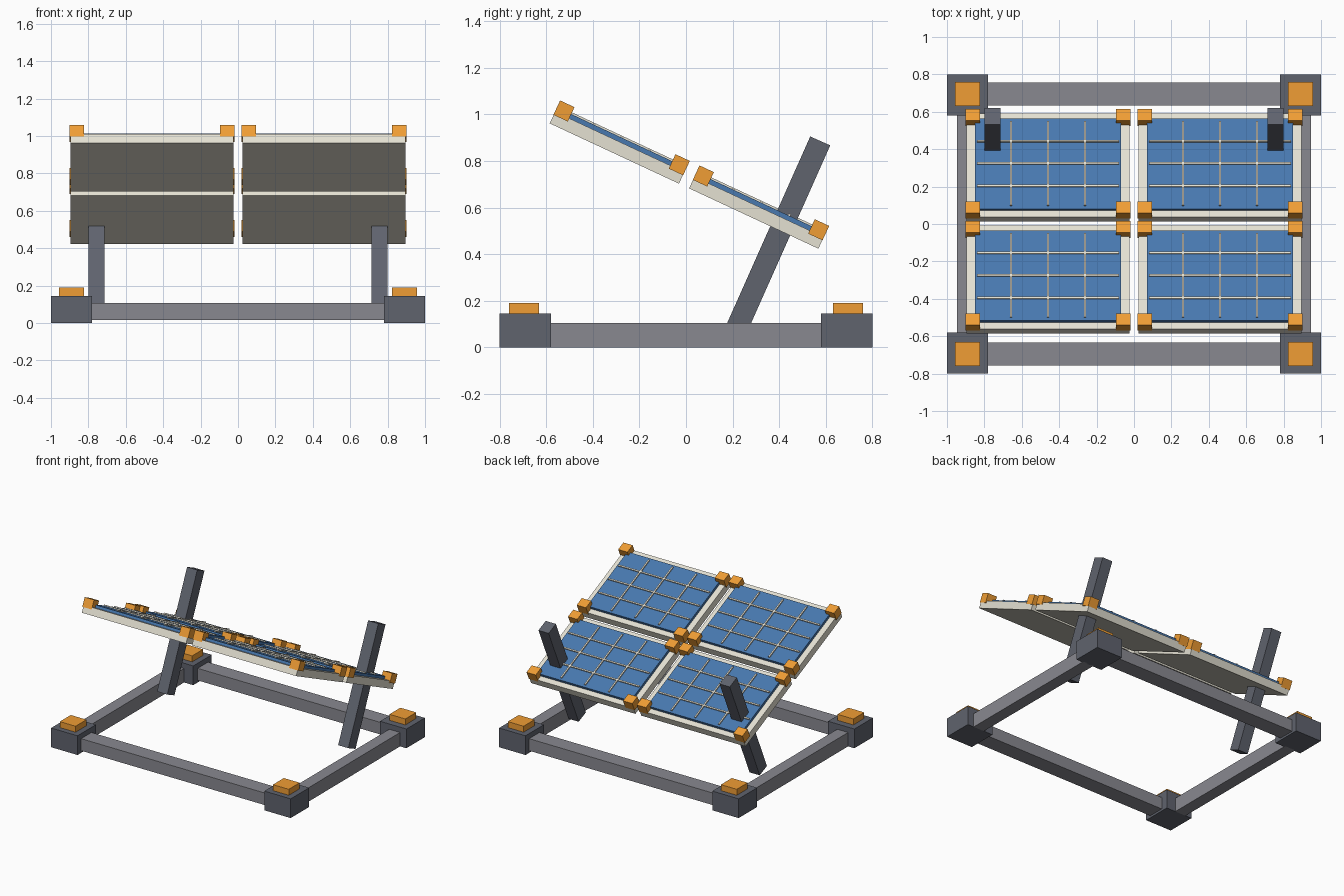
import bpy
import bmesh
from math import radians
from mathutils import Matrix, Vector

if "Cube" in bpy.data.objects:
    bpy.data.objects.remove(bpy.data.objects["Cube"])


def material(name, rgb):
    m = bpy.data.materials.new(name)
    m.diffuse_color = (*rgb, 1)
    m.use_nodes = True
    m.node_tree.nodes["Principled BSDF"].inputs["Base Color"].default_value = m.diffuse_color
    return m


SLATE = material("slate_metal", (0.115, 0.125, 0.155))
STEEL = material("steel_rail", (0.25, 0.25, 0.28))
CREAM = material("cream_frame", (0.78, 0.75, 0.65))
BLUE = material("blue_cell", (0.065, 0.19, 0.43))
ORANGE = material("orange_clip", (0.87, 0.34, 0.035))


def boxes(name, mat, items, matrix=Matrix()):
    """One object made of (centre, size) boxes in a local frame."""
    bm = bmesh.new()
    for centre, size in items:
        bmesh.ops.create_cube(
            bm, size=1,
            matrix=Matrix.Translation(centre) @ Matrix.Diagonal((*size, 1)))
    mesh = bpy.data.meshes.new(name)
    bm.to_mesh(mesh)
    bm.free()
    mesh.materials.append(mat)
    obj = bpy.data.objects.new(name, mesh)
    obj.matrix_world = matrix
    bpy.context.collection.objects.link(obj)
    return obj


# Ground frame: corner blocks with pads, joined by rails
for sx in (-1, 1):
    for sy in (-1, 1):
        boxes("corner_block", SLATE, [((0.89 * sx, 0.69 * sy, 0.0725), (0.22, 0.22, 0.145))])
        boxes("corner_pad", ORANGE, [((0.89 * sx, 0.695 * sy, 0.167), (0.132, 0.13, 0.046))])
for s in (-1, 1):
    boxes("cross_rail", STEEL, [((0, 0.695 * s, 0.061), (1.58, 0.123, 0.091))])
    boxes("side_rail", STEEL, [((0.902 * s, 0, 0.0525), (0.091, 1.18, 0.105))])

# Leaning posts
for s in (-1, 1):
    boxes("post", SLATE, [((0, 0, 0), (0.085, 0.094, 0.88))],
          Matrix.Translation((0.756 * s, 0.397, 0.484)) @ Matrix.Rotation(radians(-24), 4, 'X'))

# Tilted panel array: local z = 0 is the underside of the frames
array = Matrix.Translation((0, -0.0085, 0.6925)) @ Matrix.Rotation(radians(-25), 4, 'X')
for sx in (-1, 1):
    for sy in (-1, 1):
        m = array @ Matrix.Translation(Vector((0.46 * sx, 0.33 * sy, 0)))
        boxes("panel_frame", CREAM, [((0, 0, 0.0275), (0.87, 0.612, 0.055))], m)
        boxes("panel_cells", BLUE, [((0, 0, 0.064), (0.782, 0.532, 0.022))], m)
        lines = [((0.198 * i, 0, 0.078), (0.011, 0.496, 0.010)) for i in (-1, 0, 1)]
        lines += [((0, 0.132 * i, 0.078), (0.76, 0.011, 0.010)) for i in (-1, 0, 1)]
        boxes("cell_grid", CREAM, lines, m)
        clips = [((0.403 * i, 0.273 * j, 0.074), (0.077, 0.068, 0.068))
                 for i in (-1, 1) for j in (-1, 1)]
        boxes("panel_clips", ORANGE, clips, m)
